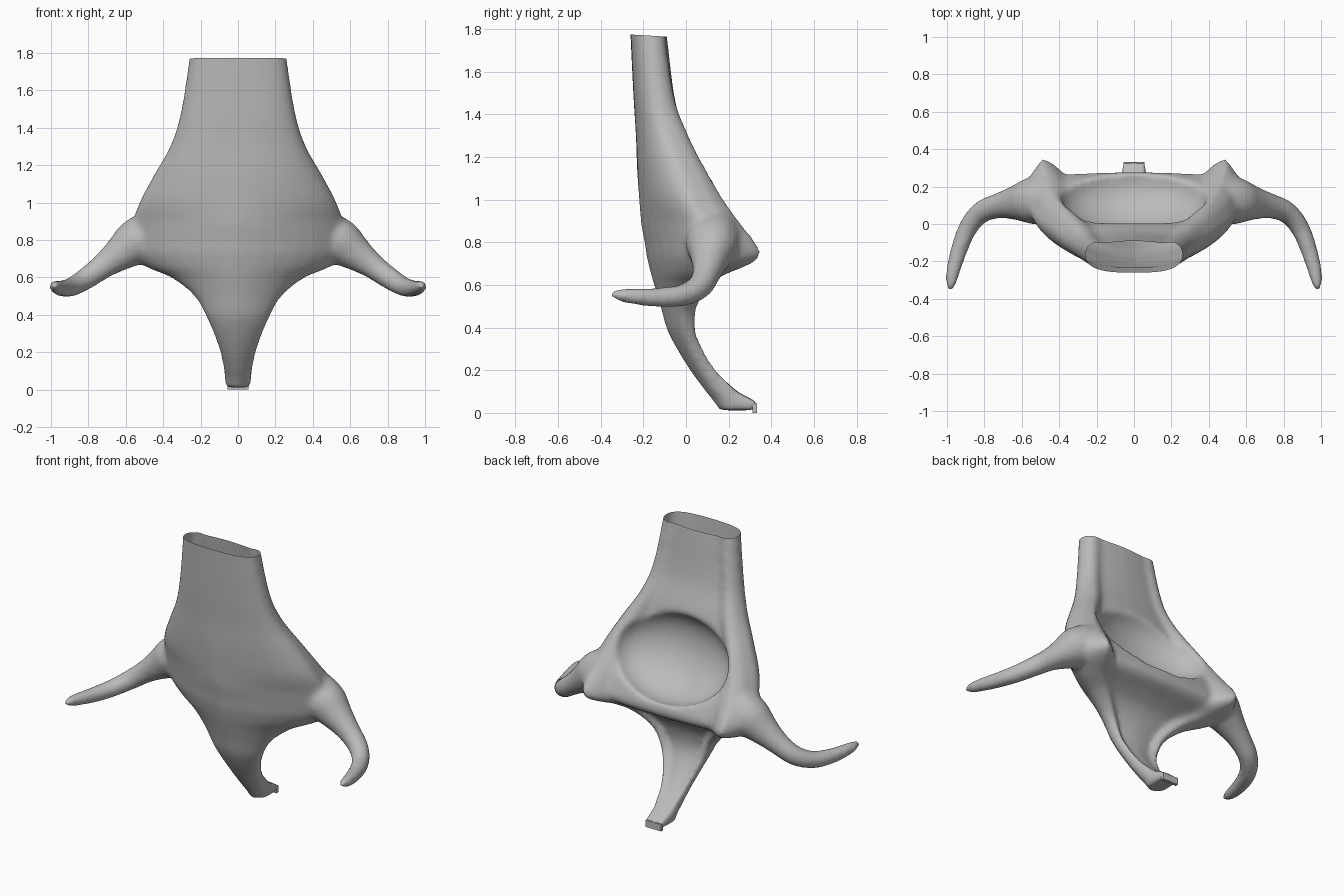
import bpy, bmesh, math
from mathutils import Vector

if "Cube" in bpy.data.objects:
    bpy.data.objects.remove(bpy.data.objects["Cube"])

TOP = 1.77

grey = bpy.data.materials.new("mid_grey")
grey.use_nodes = True
COLOR = (0.5, 0.5, 0.5, 1)
grey.diffuse_color = COLOR
grey.node_tree.nodes["Principled BSDF"].inputs["Base Color"].default_value = COLOR


def activate(obj):
    bpy.ops.object.select_all(action="DESELECT")
    obj.select_set(True)
    bpy.context.view_layer.objects.active = obj


def add_object(name, bm):
    bmesh.ops.recalc_face_normals(bm, faces=bm.faces)
    mesh = bpy.data.meshes.new(name)
    bm.to_mesh(mesh)
    bm.free()
    obj = bpy.data.objects.new(name, mesh)
    bpy.context.collection.objects.link(obj)
    mesh.materials.append(grey)
    return obj


def smooth_rows(rows, steps):
    """Catmull-Rom interpolation between rows, limited so heights stay in order."""
    out = []
    for i in range(len(rows) - 1):
        a, b, c, d = (rows[max(0, min(len(rows) - 1, i + k))] for k in (-1, 0, 1, 2))
        for s in range(steps):
            t = s / steps
            z = b[0] + (c[0] - b[0]) * t
            row = [z]
            h = c[0] - b[0]
            for j in range(1, len(b)):
                m0 = (c[j] - a[j]) / (c[0] - a[0]) * h
                m1 = (d[j] - b[j]) / (d[0] - b[0]) * h
                row.append((2 * t**3 - 3 * t**2 + 1) * b[j] + (t**3 - 2 * t**2 + t) * m0
                           + (3 * t**2 - 2 * t**3) * c[j] + (t**3 - t**2) * m1)
            out.append(row)
    return out + [rows[-1]]


def section(z, w, front, side, ridge, back):
    """Closed cross-section: bowed front, rounded flank, two ridges behind."""
    p = 1.6 + max(0, z - 0.9) * 1.6
    half = []
    for i in range(9):
        t = math.sin(math.pi / 2 * i / 8)
        half.append((w * t, front + (side - front) * (1 - (1 - t ** p) ** (1 / p))))
    xr = w * 0.84
    half += [(w * 0.94, side + (ridge - side) * 0.65), (xr, ridge),
             (xr * 0.88, back + (ridge - back) * 0.55), (xr * 0.76, back - 0.015),
             (xr * 0.4, back - 0.005), (0, back)]
    other = [(-x, y) for x, y in half[-2:0:-1]]
    return [Vector((x, y, z)) for x, y in half + other]


# Body: height, half width, front, flank, rear ridge, rear centre
ROWS = [
    (1.9, .25, -.265, -.17, -.11, -.11),
    (1.77, .262, -.26, -.15, -.10, -.09),
    (1.46, .312, -.245, -.12, -.05, -.05),
    (1.3, .365, -.235, -.08, .015, .0),
    (1.15, .45, -.23, -.02, .095, .045),
    (1.0, .53, -.22, .03, .18, .135),
    (.88, .57, -.21, .09, .265, .225),
    (.8, .585, -.195, .12, .33, .262),
    (.73, .575, -.185, .13, .352, .28),
    (.69, .545, -.175, .13, .29, .25),
    (.65, .48, -.165, .1, .19, .165),
    (.6, .36, -.15, .05, .12, .09),
    (.5, .235, -.12, .0, .06, .035),
    (.38, .167, -.085, .0, .055, .03),
    (.22, .102, .005, .07, .135, .12),
    (.1, .075, .09, .16, .25, .245),
    (.05, .07, .13, .21, .335, .335),
    (.012, .067, .155, .21, .32, .32),
]
bm = bmesh.new()
rings = [[bm.verts.new(v) for v in section(*row)] for row in smooth_rows(ROWS, 4)]
for a, b in zip(rings, rings[1:]):
    n = len(a)
    for i in range(n):
        bm.faces.new((a[i], a[(i + 1) % n], b[(i + 1) % n], b[i]))
bm.faces.new(rings[0])
bm.faces.new(rings[-1])
body = add_object("body", bm)

# Hollow scooped out of the back
bpy.ops.mesh.primitive_uv_sphere_add(segments=48, ring_count=24, location=(0, .15, 1.03),
                                     rotation=(math.radians(27), 0, 0))
scoop = bpy.context.object
scoop.name = "hollow_cutter"
scoop.scale = (.39, .2, .27)
scoop.hide_render = True
activate(body)
cut = body.modifiers.new("hollow", "BOOLEAN")
cut.operation = "DIFFERENCE"
cut.object = scoop
bpy.ops.object.modifier_apply(modifier=cut.name)
bpy.data.objects.remove(scoop)

# Arms: tapering tubes that sweep outward, then forward
ARM = [(.46, .13, .83, .13), (.54, .125, .795, .135), (.62, .115, .735, .098),
       (.72, .1, .662, .068), (.82, .07, .588, .06), (.892, -.02, .546, .053),
       (.937, -.14, .54, .047), (.968, -.25, .547, .04), (.981, -.325, .555, .031),
       (.983, -.355, .557, .014)]
arms = []
for name, s in (("left_arm", 1), ("right_arm", -1)):
    curve = bpy.data.curves.new(name, "CURVE")
    curve.dimensions = "3D"
    curve.bevel_depth = 1
    curve.bevel_resolution = 5
    curve.use_fill_caps = True
    spline = curve.splines.new("NURBS")
    spline.points.add(len(ARM) - 1)
    for pt, (x, y, z, r) in zip(spline.points, ARM):
        pt.co = (s * x, y, z, 1)
        pt.radius = r
    spline.order_u = 3
    spline.use_endpoint_u = True
    arm = bpy.data.objects.new(name, curve)
    bpy.context.collection.objects.link(arm)
    activate(arm)
    bpy.ops.object.convert(target="MESH")
    arms.append(bpy.context.object)

# Fuse into one smooth skin
activate(body)
for arm in arms:
    arm.select_set(True)
bpy.ops.object.join()
fuse = body.modifiers.new("fuse", "REMESH")
fuse.mode = "VOXEL"
fuse.voxel_size = 0.014
soften = body.modifiers.new("soften", "SMOOTH")
soften.factor = 0.5
soften.iterations = 16
for name in ("fuse", "soften"):
    bpy.ops.object.modifier_apply(modifier=name)

# Open the top of the neck
bm = bmesh.new()
bm.from_mesh(body.data)
bmesh.ops.bisect_plane(bm, geom=bm.verts[:] + bm.edges[:] + bm.faces[:],
                       plane_co=(0, -.18, TOP), plane_no=(0, .06, 1), clear_outer=True)
bm.to_mesh(body.data)
bm.free()
body.data.materials.clear()
body.data.materials.append(grey)
for poly in body.data.polygons:
    poly.material_index = 0
activate(body)
bpy.ops.object.shade_smooth()

# Small hook under the tail tip
bm = bmesh.new()
bmesh.ops.create_cube(bm, size=1)
for v in bm.verts:
    v.co = Vector((v.co.x * .11, .322 + v.co.y * .02, .022 + v.co.z * .044))
add_object("tail_hook", bm)
